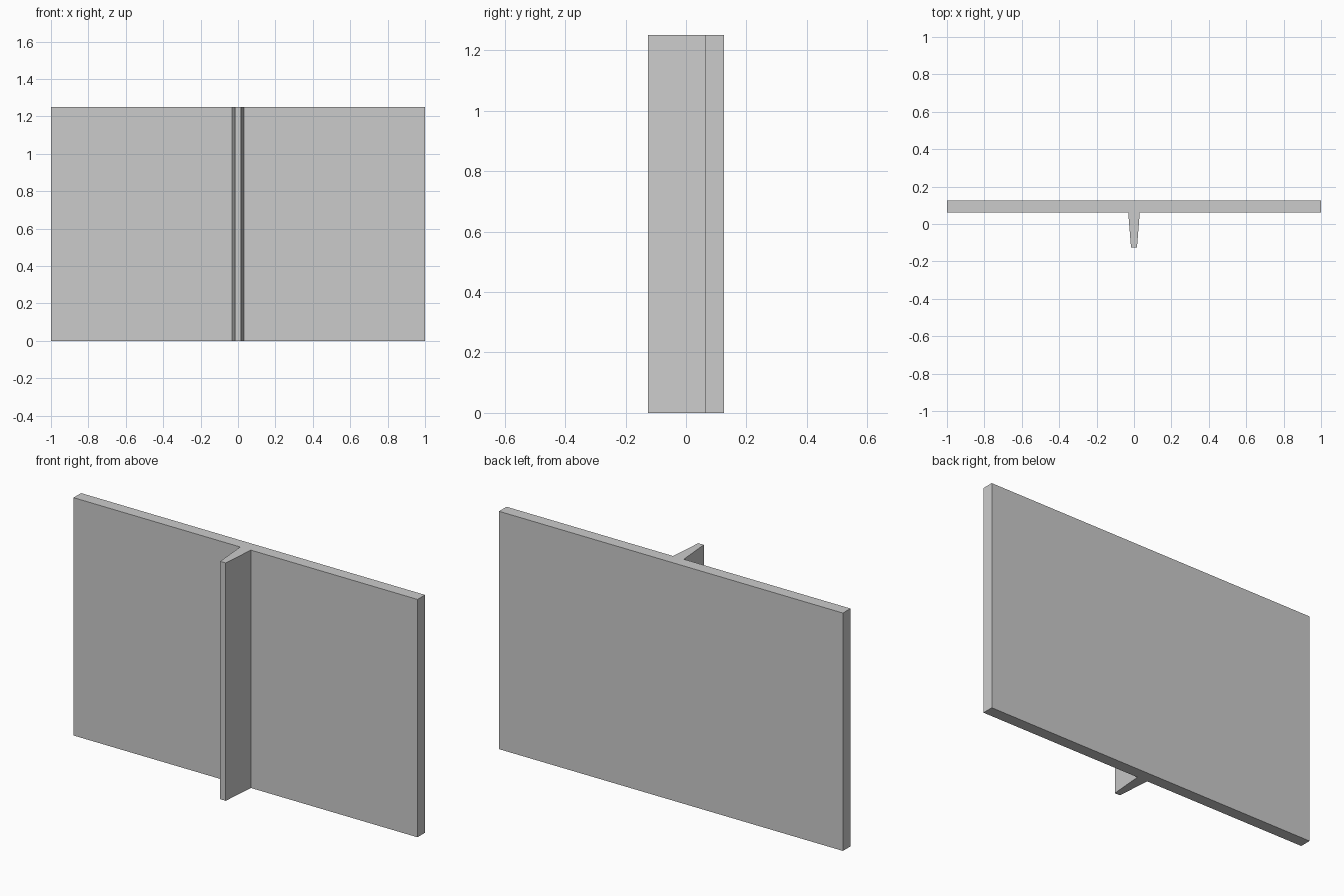
import bpy
import bmesh

if "Cube" in bpy.data.objects:
    bpy.data.objects.remove(bpy.data.objects["Cube"])

HEIGHT = 1.25

# Right half of the T section: flange (back plate) and tapered stem
half = [(0.016, -0.125), (0.031, 0.0625), (1.0, 0.0625), (1.0, 0.125)]
profile = half + [(-x, y) for x, y in reversed(half)]

# Extrude the section upwards
bm = bmesh.new()
base = bm.faces.new([bm.verts.new((x, y, 0)) for x, y in profile])
top = bmesh.ops.extrude_face_region(bm, geom=[base], use_keep_orig=True)
verts = [g for g in top["geom"] if isinstance(g, bmesh.types.BMVert)]
bmesh.ops.translate(bm, vec=(0, 0, HEIGHT), verts=verts)
bmesh.ops.recalc_face_normals(bm, faces=bm.faces)

mesh = bpy.data.meshes.new("tee_beam")
bm.to_mesh(mesh)
bm.free()
bpy.context.collection.objects.link(bpy.data.objects.new("tee_beam", mesh))
